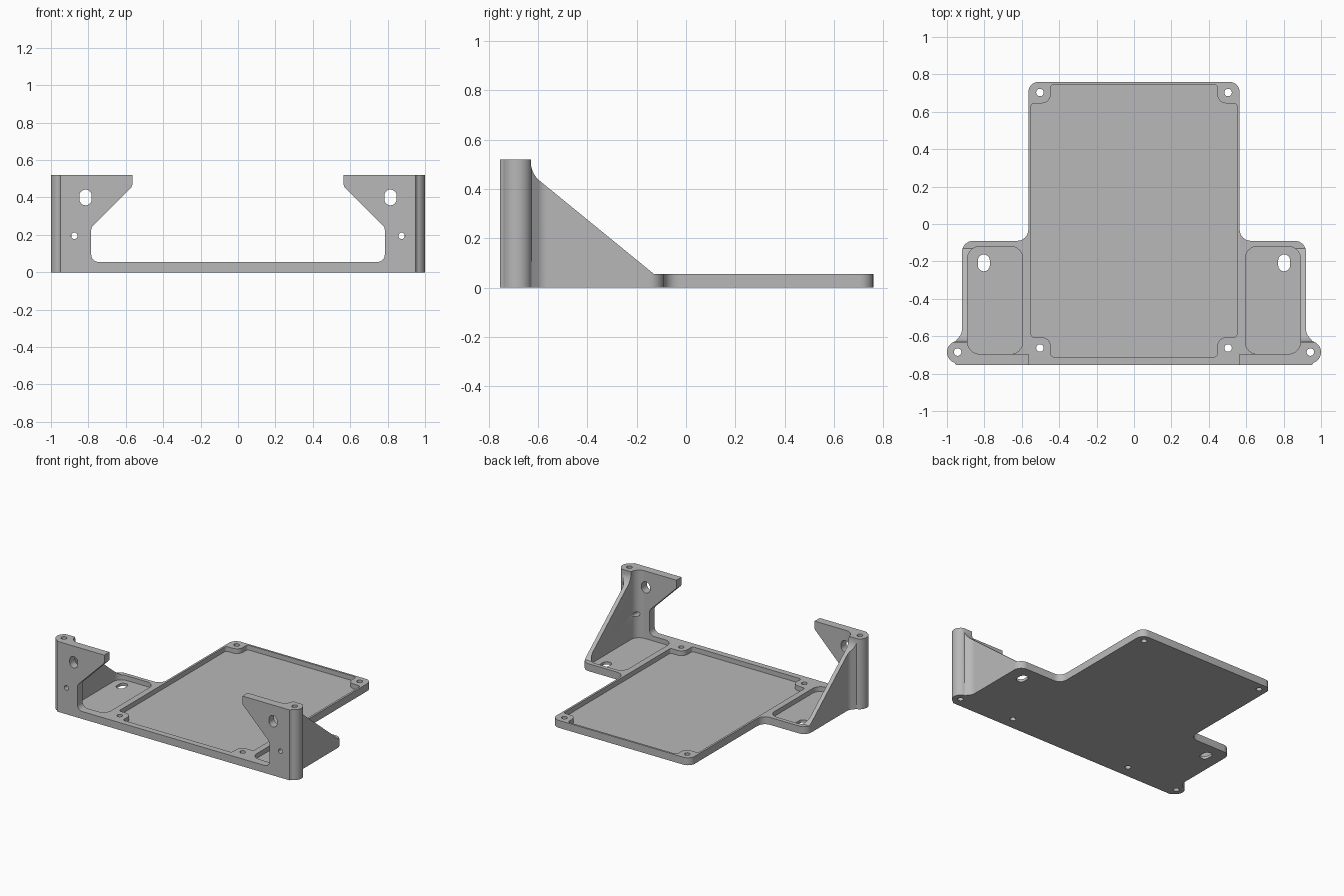
import bpy
import bmesh
from math import cos, pi, radians, sin, tan
from mathutils import Vector

if "Cube" in bpy.data.objects:
    bpy.data.objects.remove(bpy.data.objects["Cube"])

GREY = (0.48, 0.48, 0.48, 1)
mat = bpy.data.materials.new("plain grey")
mat.use_nodes = True
mat.diffuse_color = GREY
mat.node_tree.nodes["Principled BSDF"].inputs["Base Color"].default_value = GREY

RIM, FLOOR, TOP = 0.055, 0.02, 0.52


def rounded(corners, steps=8):
    """Turn (a, b, radius) corners into a filleted outline."""
    out = []
    n = len(corners)
    for i, (a, b, r) in enumerate(corners):
        p = Vector((a, b))
        u = Vector(corners[i - 1][:2]) - p
        v = Vector(corners[(i + 1) % n][:2]) - p
        if r == 0:
            out.append(p)
            continue
        half = u.angle(v) / 2
        t = min(r / tan(half), 0.49 * u.length, 0.49 * v.length)
        r = t * tan(half)
        u.normalize()
        v.normalize()
        bis = (u + v).normalized()
        centre = p + bis * (r / sin(half))
        start, end = p + u * t - centre, p + v * t - centre
        sweep = start.angle_signed(end)
        for k in range(steps + 1):
            ang = -sweep * k / steps
            c, s = cos(ang), sin(ang)
            out.append(centre + Vector((start.x * c - start.y * s, start.x * s + start.y * c)))
    return out


def mirrored(half):
    """Complete a right-hand half outline across x = 0."""
    return half + [(-a, b, r) for a, b, r in reversed(half)]


def slot(x, y, r, extra=0):
    """Circle, or a vertical slot when extra is positive."""
    pts = []
    for k in range(32):
        ang = 2 * pi * (k + 0.5) / 32
        shift = extra if sin(ang) > 0 else -extra
        pts.append(Vector((x + r * cos(ang), y + r * sin(ang) + shift)))
    return pts


def prism(name, pts, lo, hi, axis="z"):
    """Extrude a 2D outline along an axis."""
    place = {"x": lambda a, b, h: (h, a, b),
             "y": lambda a, b, h: (a, h, b),
             "z": lambda a, b, h: (a, b, h)}[axis]
    bm = bmesh.new()
    low = [bm.verts.new(place(p[0], p[1], lo)) for p in pts]
    high = [bm.verts.new(place(p[0], p[1], hi)) for p in pts]
    bm.faces.new(low)
    bm.faces.new(high)
    for i in range(len(pts)):
        j = (i + 1) % len(pts)
        bm.faces.new((low[i], low[j], high[j], high[i]))
    bmesh.ops.recalc_face_normals(bm, faces=bm.faces)
    mesh = bpy.data.meshes.new(name)
    bm.to_mesh(mesh)
    bm.free()
    mesh.materials.append(mat)
    ob = bpy.data.objects.new(name, mesh)
    bpy.context.scene.collection.objects.link(ob)
    return ob


def combine(target, tool, operation="DIFFERENCE"):
    """Apply a boolean and discard the tool."""
    mod = target.modifiers.new("shape", "BOOLEAN")
    mod.object, mod.operation, mod.solver = tool, operation, "EXACT"
    bpy.context.view_layer.objects.active = target
    bpy.ops.object.modifier_apply(modifier=mod.name)
    bpy.data.objects.remove(tool)


# Full-height footprint of the tray
footprint = mirrored([
    (0.95, -0.755, 0), (0.965, -0.735, 0), (0.965, -0.64, 0), (0.92, -0.585, 0.06),
    (0.92, -0.09, 0.06), (0.565, -0.09, 0.06), (0.565, 0.76, 0.055)])
tray = prism("mounting_tray", rounded(footprint), 0, TOP)

# Round columns at the front corners
for side in (1, -1):
    combine(tray, prism("column", slot(side * 0.94, -0.685, 0.06), 0, TOP), "UNION")

# Sloping side walls
slope = [(-0.63, 0.7, 0), (-0.63, 0.463, 0.1), (-0.13, RIM, 0), (0.9, RIM, 0), (0.9, 0.7, 0)]
combine(tray, prism("slope_cut", rounded(slope), -1.2, 1.2, "x"))

# Open space behind the front wall
behind = [(-0.8, -0.695, 0), (0.8, -0.695, 0), (0.8, 0.9, 0), (-0.8, 0.9, 0)]
combine(tray, prism("inner_cut", rounded(behind), RIM, 0.7))

# Front opening with overhanging hooks
opening = mirrored([
    (0.785, RIM, 0.04), (0.785, 0.24, 0.04), (0.565, 0.46, 0.025), (0.565, 0.7, 0)])
combine(tray, prism("opening_cut", rounded(opening), -0.9, -0.6, "y"))

# Main pocket, stepping around the four screw bosses
pocket = mirrored([
    (0.445, -0.71, 0.015), (0.445, -0.605, 0.05), (0.55, -0.605, 0.015),
    (0.55, 0.645, 0.015), (0.445, 0.645, 0.05), (0.445, 0.745, 0.015)])
combine(tray, prism("pocket_cut", rounded(pocket), FLOOR, 0.7))

for side in (1, -1):
    # Wing pocket
    wing = [(side * x, y, 0.065) for x, y in
            ((0.595, -0.695), (0.89, -0.695), (0.89, -0.12), (0.595, -0.12))]
    combine(tray, prism("wing_cut", rounded(wing), FLOOR, 0.7))
    # Vertical holes: wing slot, column bore, boss screws
    for x, y, r, extra in ((0.803, -0.208, 0.032, 0.013), (0.943, -0.685, 0.02, 0),
                           (0.503, 0.703, 0.02, 0), (0.503, -0.663, 0.02, 0)):
        combine(tray, prism("hole_cut", slot(side * x, y, r, extra), -0.1, 0.7))
    # Holes through the front wall
    for x, z, r, extra in ((0.815, 0.4, 0.033, 0.009), (0.875, 0.195, 0.017, 0)):
        combine(tray, prism("wall_hole_cut", slot(side * x, z, r, extra), -0.9, -0.6, "y"))

# Smooth fillets, crisp edges
bpy.ops.object.select_all(action="DESELECT")
tray.select_set(True)
bpy.context.view_layer.objects.active = tray
bpy.ops.object.shade_smooth_by_angle(angle=radians(30))
